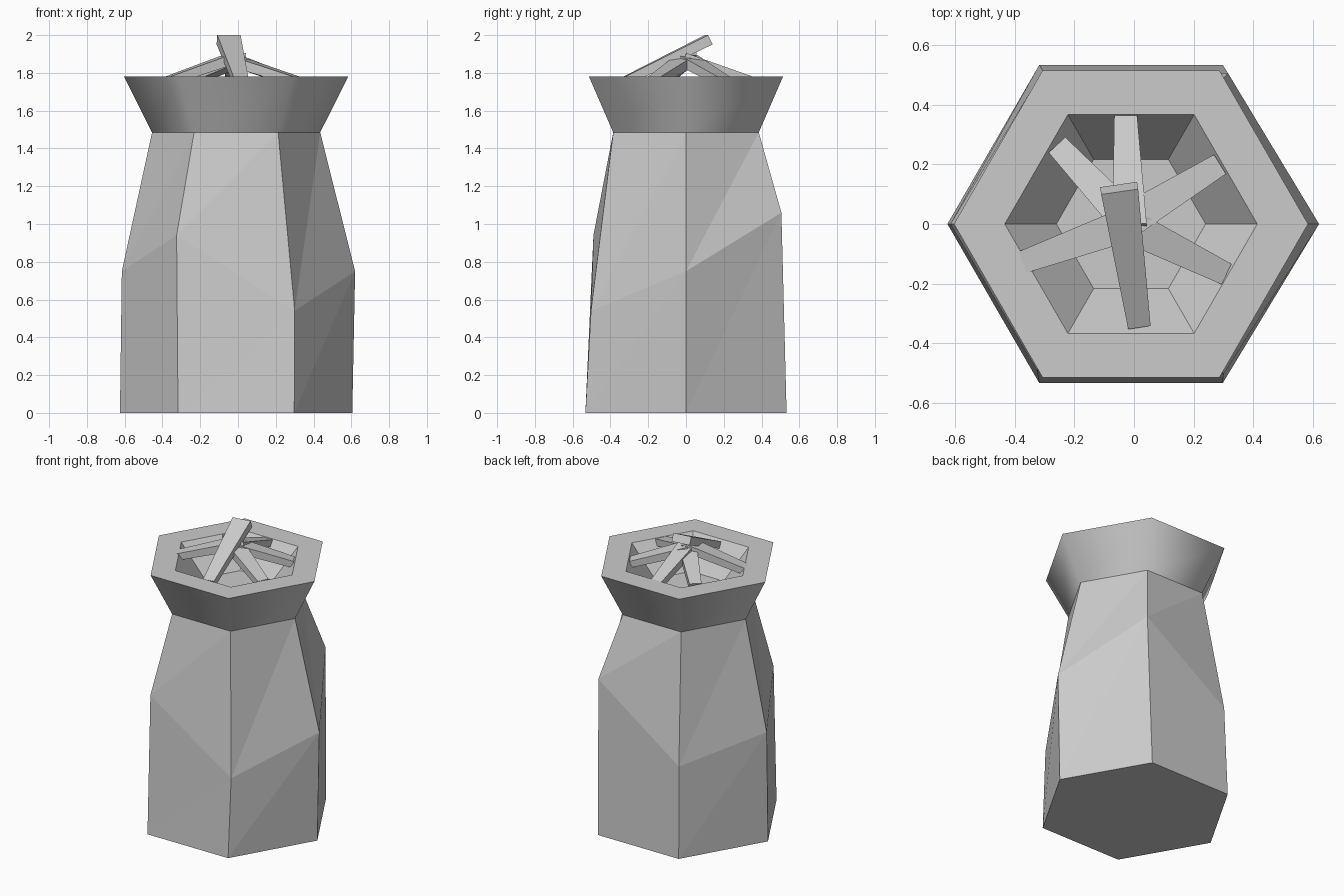
import bpy, math
from mathutils import Vector

if "Cube" in bpy.data.objects:
    bpy.data.objects.remove(bpy.data.objects["Cube"])

CX = -0.01  # hexagon centre in x


def hexagon(r, z):
    return [(CX + r * math.cos(math.radians(60 * i)),
             r * math.sin(math.radians(60 * i)), z) for i in range(6)]


def make(name, verts, faces):
    me = bpy.data.meshes.new(name)
    me.from_pydata([tuple(v) for v in verts], [], faces)
    me.update()
    ob = bpy.data.objects.new(name, me)
    bpy.context.collection.objects.link(ob)
    return ob


# Faceted hexagonal body with an uneven middle ring (right vertex first, counter-clockwise)
mid = [(0.62, 0, 0.75), (0.315, 0.505, 1.06), (-0.305, 0.513, 0.625),
       (-0.615, 0, 0.75), (-0.325, -0.49, 0.94), (0.30, -0.503, 0.54)]
body = hexagon(0.615, 0) + mid + hexagon(0.445, 1.485)
faces = [tuple(range(5, -1, -1))]
for low in (0, 6):
    for i in range(6):
        j = (i + 1) % 6
        faces += [(low + i, low + j, low + 6 + j), (low + i, low + 6 + j, low + 6 + i)]
make("body", body, faces)

# Flared rim: smooth outside, flat top, funnel-shaped recess
rim_verts = (hexagon(0.445, 1.485) + hexagon(0.593, 1.78)
             + hexagon(0.423, 1.78) + hexagon(0.25, 1.58))
faces = []
for ring in range(3):
    for i in range(6):
        j = (i + 1) % 6
        a = ring * 6
        faces.append((a + i, a + j, a + 6 + j, a + 6 + i))
faces.append(tuple(range(18, 24)))
rim = make("flared_rim", rim_verts, faces)
for p in rim.data.polygons:
    p.use_smooth = p.index < 6


# Tapered sticks leaning together, given by the top centre of each end
def stick(name, outer, inner, w0=0.076, w1=0.115, t0=0.045, t1=0.055):
    p0, p1 = Vector(outer), Vector(inner)
    d = (p1 - p0).normalized()
    side = d.cross(Vector((0, 0, 1))).normalized()
    up = side.cross(d)
    v = []
    for p, w, t in ((p0, w0, t0), (p1, w1, t1)):
        v += [p - side * w / 2 - up * t, p + side * w / 2 - up * t,
              p + side * w / 2, p - side * w / 2]
    make(name, v, [(0, 1, 2, 3), (7, 6, 5, 4), (0, 4, 5, 1),
                   (1, 5, 6, 2), (2, 6, 7, 3), (3, 7, 4, 0)])


stick("long_stick", (0.018, -0.347, 1.77), (-0.048, 0.108, 2.0), w1=0.125)
ends = [((-0.028, 0.367, 1.775), (-0.015, 0.0, 1.905)),
        ((0.288, 0.20, 1.78), (-0.02, 0.01, 1.895)),
        ((0.31, -0.168, 1.78), (-0.03, 0.0, 1.895)),
        ((-0.373, -0.128, 1.78), (-0.02, 0.0, 1.91)),
        ((-0.258, 0.265, 1.78), (-0.01, 0.0, 1.89))]
for n, (o, i) in enumerate(ends):
    stick(f"stick_{n + 1}", o, i)
